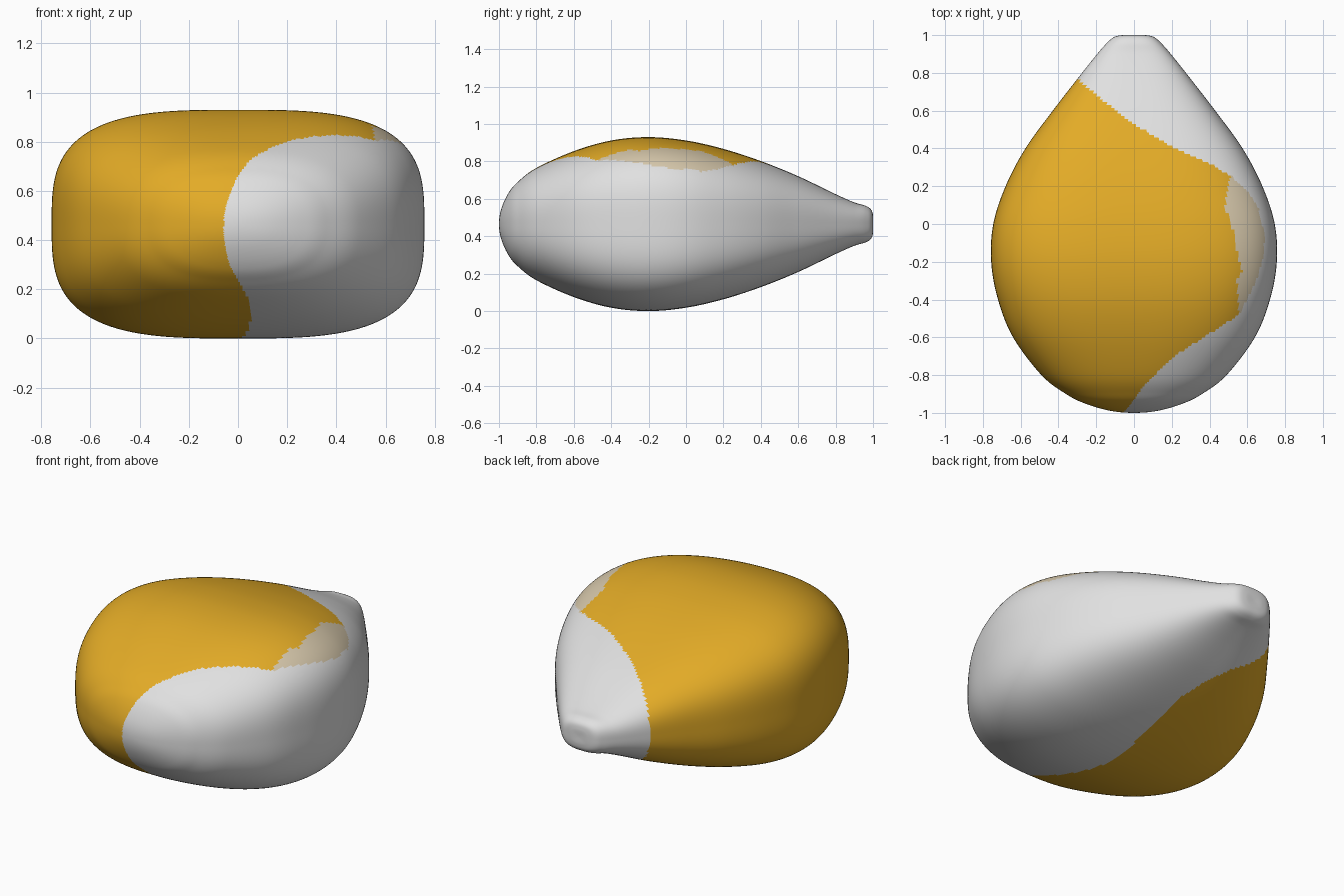
import bpy, bmesh, math

if "Cube" in bpy.data.objects:
    bpy.data.objects.remove(bpy.data.objects["Cube"])

MID = 0.465      # height of the seed's middle plane
SEG = 288        # columns around
SUB = 14         # rings between two stations

# Stations along the seed: y, half width, half height, squareness
STATIONS = [
    (-1.0, 0.0, 0.0, 2.3), (-.988, .13, .08, 2.3), (-.95, .26, .165, 2.4), (-.90, .36, .225, 2.5),
    (-.80, .49, .300, 2.6), (-.60, .64, .390, 2.9), (-.40, .72, .447, 3.1), (-.20, .756, .465, 3.2),
    (0.0, .745, .447, 3.2), (.20, .680, .402, 3.1), (.40, .575, .337, 3.0), (.60, .430, .256, 2.9),
    (.80, .275, .160, 2.8), (.90, .195, .116, 2.8), (.96, .142, .098, 2.8), (.99, .105, .077, 2.8),
    (1.0, .06, .045, 2.8), (1.0, 0.0, 0.0, 2.8)]

# Colour borders, each as (y, x)
TOP_EDGE = [(-1, -.06), (-.97, -.03), (-.86, .05), (-.71, .20), (-.58, .40), (-.48, .555),
            (-.30, .545), (-.25, .57), (-.10, .535), (.05, .51), (.07, .48), (.20, .495), (.25, .515),
            (.32, .40), (.41, .20), (.53, 0), (.65, -.16), (.77, -.30), (.80, -.40), (1.1, -1)]
UNDER_EDGE = [(-1, -.06), (-.96, -.04), (-.90, 0), (-.82, .035), (-.70, .055), (-.50, .045),
              (-.20, 0), (.23, .016), (.40, .01), (.54, -.04), (.66, -.13), (.77, -.30), (.80, -.40), (1.1, -1)]
PATCH_EDGE = [(-.48, .555), (-.38, .61), (-.28, .655), (-.15, .69), (-.05, .69), (.08, .66),
              (.16, .61), (.25, .52)]


def border(table, v):
    for (a, p), (b, q) in zip(table, table[1:]):
        if a <= v <= b:
            return p + (q - p) * (v - a) / (b - a)
    return -1


def smooth(p0, p1, p2, p3, t):
    return [.5 * (2*b + (c - a)*t + (2*a - 5*b + 4*c - d)*t*t + (3*b - a - 3*c + d)*t**3)
            for a, b, c, d in zip(p0, p1, p2, p3)]


def mirrored(p):
    return (p[0], -p[1], -p[2], p[3])


def material(name, rgb):
    m = bpy.data.materials.new(name)
    m.diffuse_color = (*rgb, 1)
    m.use_nodes = True
    m.node_tree.nodes["Principled BSDF"].inputs["Base Color"].default_value = m.diffuse_color
    return m


# Loft the body through smoothly interpolated rounded-box sections
pts = [mirrored(STATIONS[1])] + STATIONS + [mirrored(STATIONS[-2])]
sections = []
for i in range(len(STATIONS) - 1):
    for k in range(SUB):
        sections.append(smooth(*pts[i:i + 4], k / SUB))
bm = bmesh.new()
rings = []
for y, w, h, n in sections[1:]:
    ring = []
    for j in range(SEG):
        a = 2 * math.pi * j / SEG
        c, s = math.cos(a), math.sin(a)
        r = (abs(c)**n + abs(s)**n) ** (-1 / n)
        ring.append(bm.verts.new((w * c * r, y, MID + h * s * r)))
    rings.append(ring)
for A, B in zip(rings, rings[1:]):
    for j in range(SEG):
        k = (j + 1) % SEG
        bm.faces.new((A[j], B[j], B[k], A[k]))
front = bm.verts.new((0, -1, MID))
back = bm.verts.new((0, 1, MID))
for j in range(SEG):
    k = (j + 1) % SEG
    bm.faces.new((front, rings[0][j], rings[0][k]))
    bm.faces.new((back, rings[-1][k], rings[-1][j]))
bmesh.ops.recalc_face_normals(bm, faces=bm.faces)

# Golden skin on the left, pale flesh on the right, beige patch on the upper right shoulder
for f in bm.faces:
    f.smooth = True
    x, y, z = f.calc_center_median()
    upper = z > MID
    if x < border(TOP_EDGE if upper else UNDER_EDGE, y):
        f.material_index = 1
    elif upper and x < border(PATCH_EDGE, y):
        f.material_index = 2

mesh = bpy.data.meshes.new("seed_body")
bm.to_mesh(mesh)
bm.free()
for name, rgb in (("pale_flesh", (.75, .75, .75)), ("golden_skin", (.77, .41, .02)),
                  ("beige_patch", (.68, .58, .41))):
    mesh.materials.append(material(name, rgb))
seed = bpy.data.objects.new("seed_body", mesh)
bpy.context.collection.objects.link(seed)
